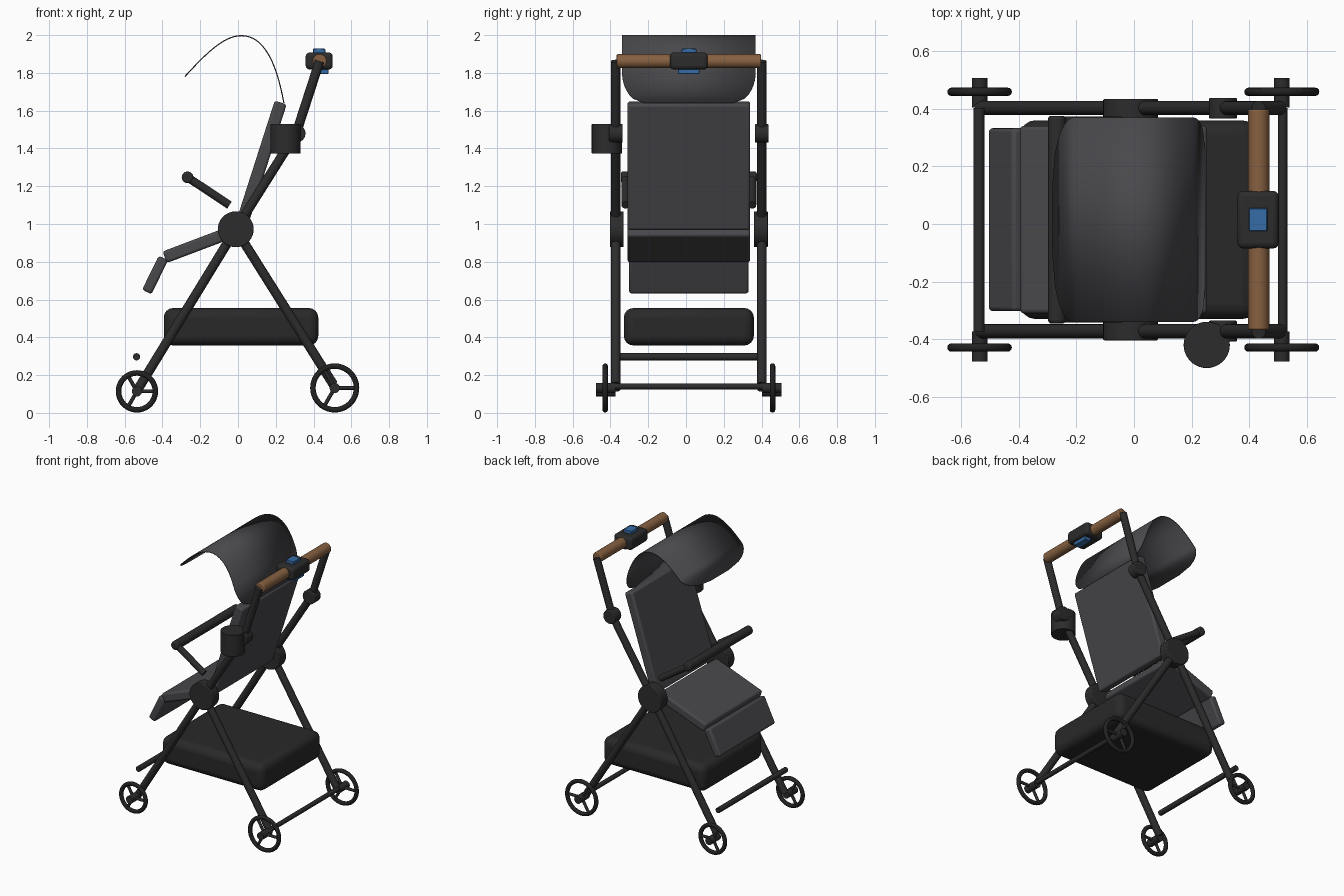
import bpy, bmesh, math
from mathutils import Vector, Matrix
from mathutils.geometry import interpolate_bezier

if "Cube" in bpy.data.objects:
    bpy.data.objects.remove(bpy.data.objects["Cube"], do_unlink=True)

MID = 0.015    # y of the frame's centre plane
RAIL = 0.387   # side rails, out from the centre plane


def material(name, color):
    m = bpy.data.materials.new(name)
    m.use_nodes = True
    m.diffuse_color = (*color, 1)
    bsdf = next(n for n in m.node_tree.nodes if n.type == 'BSDF_PRINCIPLED')
    bsdf.inputs["Base Color"].default_value = (*color, 1)
    bsdf.inputs["Roughness"].default_value = 0.7
    return m


FRAME = material("charcoal frame", (0.025, 0.025, 0.025))
TYRE = material("black rubber", (0.016, 0.016, 0.016))
FABRIC = material("grey fabric", (0.066, 0.064, 0.071))
BASKET = material("dark basket fabric", (0.022, 0.022, 0.022))
LEATHER = material("brown leather", (0.24, 0.118, 0.052))
BLUE = material("blue button", (0.036, 0.15, 0.38))


def finish(name, bm, mat, bevel=0, segments=3):
    bmesh.ops.recalc_face_normals(bm, faces=bm.faces)
    mesh = bpy.data.meshes.new(name)
    bm.to_mesh(mesh)
    bm.free()
    mesh.materials.append(mat)
    ob = bpy.data.objects.new(name, mesh)
    bpy.context.collection.objects.link(ob)
    if bevel:
        mod = ob.modifiers.new("Bevel", 'BEVEL')
        mod.width, mod.segments = bevel, segments
    bpy.ops.object.select_all(action='DESELECT')
    ob.select_set(True)
    bpy.context.view_layer.objects.active = ob
    bpy.ops.object.shade_smooth_by_angle(angle=math.radians(40))
    return ob


def add_tube(bm, a, b, r, sides=24):
    a, b = Vector(a), Vector(b)
    turn = (b - a).to_track_quat('Z', 'Y').to_matrix().to_4x4()
    bmesh.ops.create_cone(bm, cap_ends=True, segments=sides, radius1=r, radius2=r,
                          depth=(b - a).length,
                          matrix=Matrix.Translation((a + b) / 2) @ turn)


def tube(name, a, b, r, mat=FRAME, bevel=0, sides=24):
    bm = bmesh.new()
    add_tube(bm, a, b, r, sides)
    return finish(name, bm, mat, bevel)


def box(name, center, size, mat, bevel, segments=3):
    bm = bmesh.new()
    bmesh.ops.create_cube(bm, size=1, matrix=Matrix.Translation(center)
                          @ Matrix.Diagonal((*size, 1)))
    return finish(name, bm, mat, bevel, segments)


def cushion(name, a, b, half, thick, bevel=0.014):
    """Padded slab whose middle runs from a to b in the xz plane."""
    a, b = Vector((a[0], MID, a[1])), Vector((b[0], MID, b[1]))
    d = b - a
    bm = bmesh.new()
    bmesh.ops.create_cube(bm, size=1, matrix=Matrix.Translation((a + b) / 2)
                          @ Matrix.Rotation(-math.atan2(d.z, d.x), 4, 'Y')
                          @ Matrix.Diagonal((d.length, 2 * half, thick, 1)))
    return finish(name, bm, FABRIC, bevel)


def wheel(name, x, y, z, r, side):
    minor = 0.0145
    bpy.ops.mesh.primitive_torus_add(major_radius=r - minor, minor_radius=minor,
                                     major_segments=40, minor_segments=12,
                                     location=(x, y, z), rotation=(math.pi / 2, 0, 0))
    ob = bpy.context.object
    ob.name = name + "_tyre"
    ob.data.materials.append(TYRE)
    bpy.ops.object.shade_smooth()
    bm = bmesh.new()
    for k in range(3):
        t = k * math.tau / 3
        add_tube(bm, (x, y, z), (x + (r - minor) * math.cos(t), y,
                                 z + (r - minor) * math.sin(t)), 0.01, 10)
    finish(name + "_spokes", bm, FRAME)
    tube(name + "_hub", (x, y - side * 0.055, z), (x, y + side * 0.048, z), 0.027)


PIVOT = (-0.012, 0.972)
ELBOW = (0.308, 1.48)
GRIP = (0.432, 1.862)

# Side frames, joints and wheels
for side, tag in ((-1, "right"), (1, "left")):
    y = MID + side * RAIL

    def rail(name, a, b, r=0.025):
        tube(tag + name, (a[0], y, a[1]), (b[0], y, b[1]), r)

    def joint(name, c, r, inner, outer):
        tube(tag + name, (c[0], MID + side * inner, c[1]),
             (c[0], MID + side * outer, c[1]), r, bevel=0.005, sides=36)

    rail("_front_leg", (-0.53, 0.125), PIVOT)
    rail("_rear_leg", (0.505, 0.15), PIVOT)
    rail("_upper_rail", PIVOT, ELBOW)
    rail("_handle_rail", ELBOW, GRIP)
    joint("_main_joint", PIVOT, 0.095, 0.345, 0.418)
    joint("_fold_joint", ELBOW, 0.049, 0.35, 0.422)
    wheel(tag + "_front_wheel", -0.535, MID + side * 0.443, 0.114, 0.112, side)
    wheel(tag + "_rear_wheel", 0.512, MID + side * 0.443, 0.132, 0.13, side)
    # Bumper bar arm
    arm = MID + side * 0.335
    tube(tag + "_bumper_arm", (-0.045, arm, 1.1), (-0.267, arm, 1.247), 0.022)

# Cross bars
for name, x, z, r in (("front_cross_bar", -0.537, 0.297, 0.019),
                      ("rear_cross_bar", 0.515, 0.14, 0.016)):
    tube(name, (x, MID - RAIL, z), (x, MID + RAIL, z), r)
tube("bumper_bar", (-0.267, MID - 0.36, 1.247), (-0.267, MID + 0.36, 1.247),
     0.031, bevel=0.012)

# Handle grip and control box
tube("handle_grip", (GRIP[0], MID - 0.382, GRIP[1]),
     (GRIP[0], MID + 0.382, GRIP[1]), 0.037, LEATHER, bevel=0.006)
box("control_box", (0.43, MID, 1.863), (0.143, 0.2, 0.09), FRAME, 0.02)
box("top_button", (0.43, MID, 1.905), (0.064, 0.08, 0.046), BLUE, 0.003, 1)
box("release_lever", (0.454, MID, 1.812), (0.05, 0.115, 0.036), BLUE, 0.003, 1)

# Seat
cushion("seat_back", (0.012, 0.975), (0.226, 1.643), 0.325, 0.066)
cushion("seat_base", (-0.388, 0.824), (-0.015, 0.965), 0.325, 0.065)
cushion("leg_rest", (-0.395, 0.82), (-0.483, 0.64), 0.317, 0.055)

# Basket and cup holder
box("basket", (0.016, MID, 0.456), (0.818, 0.688, 0.198), BASKET, 0.05, 4)
tube("cup_holder", (0.252, -0.419, 1.373), (0.252, -0.419, 1.53), 0.08,
     bevel=0.003, sides=40)

# Canopy: arched strip with rounded ends
front, peak, back = Vector((-0.282, 0, 1.78)), Vector((0.018, 0, 1.997)), Vector((0.243, 0, 1.64))
path = interpolate_bezier(front, Vector((-0.18, 0, 1.89)), Vector((-0.08, 0, 1.997)), peak, 32)
path += interpolate_bezier(peak, Vector((0.15, 0, 1.997)), Vector((0.21, 0, 1.82)), back, 24)[1:]
dist = [0]
for p, q in zip(path, path[1:]):
    dist.append(dist[-1] + (q - p).length)


def corner(d, reach, drop):
    """Width lost at distance d from an end, following an ellipse."""
    u = max(0, 1 - d / reach)
    return drop * (1 - math.sqrt(1 - u * u))


bm = bmesh.new()
rows = []
for p, d in zip(path, dist):
    half = 0.354 - corner(d, 0.11, 0.25) - corner(dist[-1] - d, 0.17, 0.12)
    rows.append([bm.verts.new((p.x, MID + s * half, p.z)) for s in (-1, 1)])
for a, b in zip(rows, rows[1:]):
    bm.faces.new((a[0], a[1], b[1], b[0]))
canopy = finish("canopy", bm, FABRIC)
shell = canopy.modifiers.new("Solidify", 'SOLIDIFY')
shell.thickness, shell.offset = 0.006, 0
